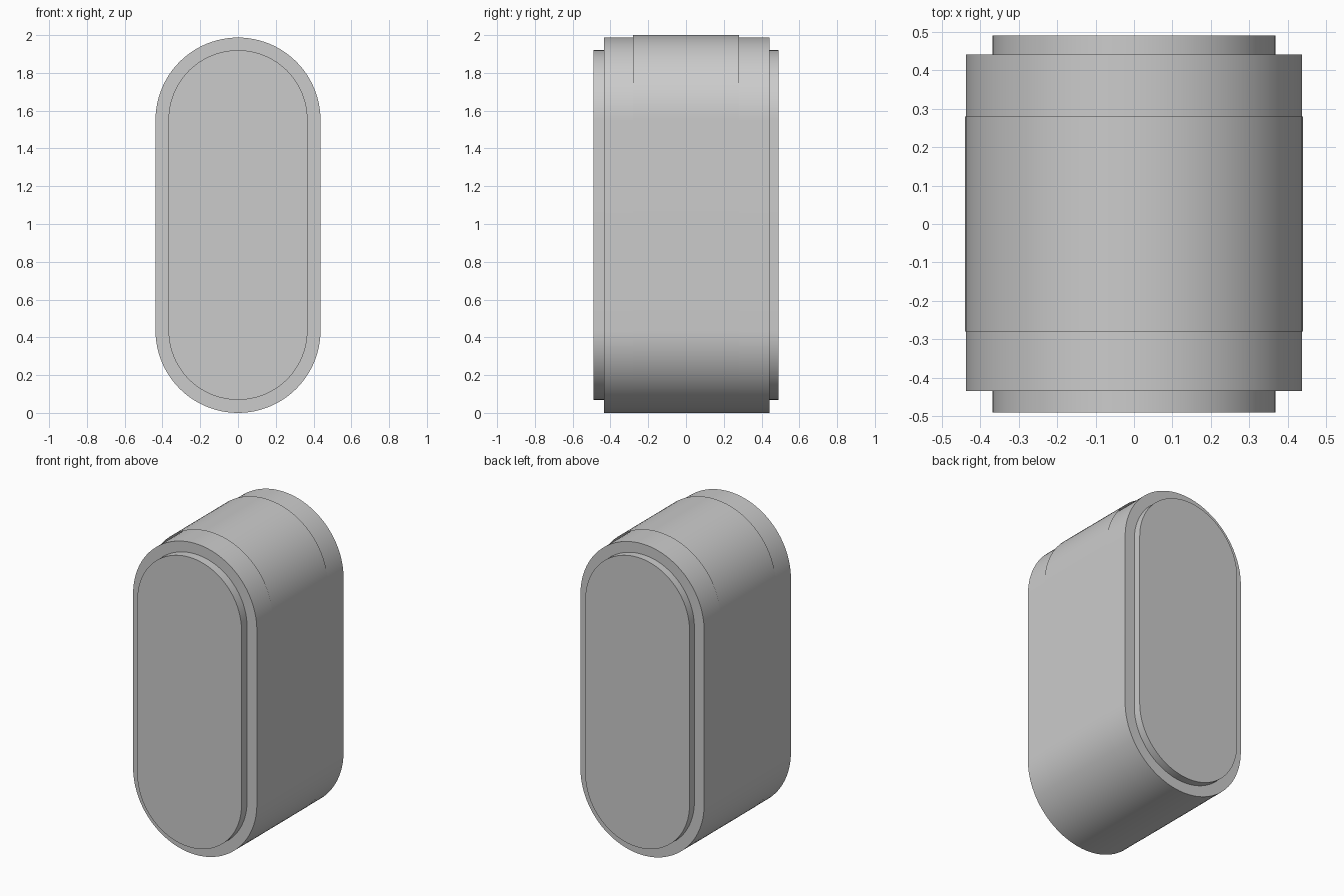
import bpy
import math

if "Cube" in bpy.data.objects:
    bpy.data.objects.remove(bpy.data.objects["Cube"])

ARC = 48  # segments per rounded end


def capsule_ring(y, radius, low, high):
    """Upright capsule outline at depth y, spanning z = low..high."""
    points = []
    for centre, start in ((high - radius, 0.0), (low + radius, math.pi)):
        for i in range(ARC + 1):
            a = start + math.pi * i / ARC
            points.append((radius * math.cos(a), y, centre + radius * math.sin(a)))
    return points


def loft(name, rings, capped):
    """Skin consecutive rings (front to back) and optionally close both ends."""
    n = len(rings[0])
    verts = [p for ring in rings for p in ring]
    faces = []
    for r in range(len(rings) - 1):
        for i in range(n):
            j = (i + 1) % n
            faces.append((r * n + i, r * n + j, (r + 1) * n + j, (r + 1) * n + i))
    if capped:
        last = (len(rings) - 1) * n
        faces.append(tuple(reversed(range(n))))
        faces.append(tuple(range(last, last + n)))
    # outward-facing sides, front face towards -y
    faces = [tuple(reversed(f)) for f in faces]
    mesh = bpy.data.meshes.new(name)
    mesh.from_pydata(verts, [], faces)
    mesh.update()
    obj = bpy.data.objects.new(name, mesh)
    bpy.context.collection.objects.link(obj)
    bpy.ops.object.select_all(action='DESELECT')
    obj.select_set(True)
    bpy.context.view_layer.objects.active = obj
    bpy.ops.object.shade_smooth_by_angle(angle=math.radians(30))
    return obj


OUTER = (0.437, 0.0, 1.987)
INNER = (0.368, 0.069, 1.92)

# Capsule body with a smaller raised panel on the front and back
loft("capsule_body", [
    capsule_ring(-0.49, *INNER),
    capsule_ring(-0.434, *INNER),
    capsule_ring(-0.434, *OUTER),
    capsule_ring(0.441, *OUTER),
    capsule_ring(0.441, *INNER),
    capsule_ring(0.49, *INNER),
], True)

# Thin open band wrapped around the middle, slightly proud at the top
BAND = tuple(v * 2.0 / OUTER[2] for v in OUTER)
loft("middle_band", [capsule_ring(-0.28, *BAND), capsule_ring(0.28, *BAND)], False)
